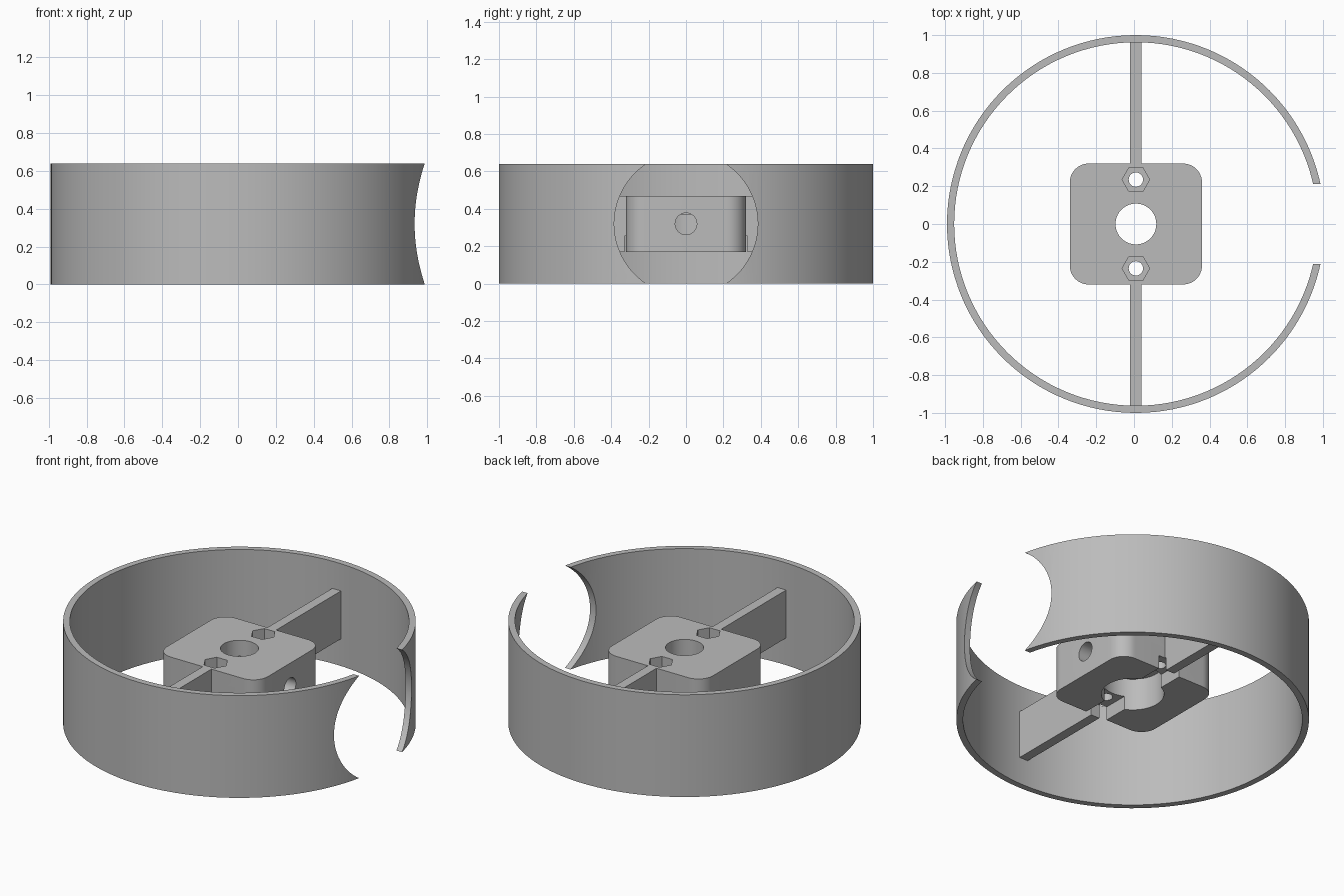
import bpy
import bmesh
from math import radians, pi, cos, sin
from mathutils import Matrix

if "Cube" in bpy.data.objects:
    bpy.data.objects.remove(bpy.data.objects["Cube"], do_unlink=True)

CX = 0.01            # common axis of ring and hub
BOTTOM, TOP = 0.17, 0.47
HEIGHT = 0.64

grey = bpy.data.materials.new("plain_grey")
grey.use_nodes = True
grey.diffuse_color = (0.5, 0.5, 0.5, 1)
grey.node_tree.nodes["Principled BSDF"].inputs["Base Color"].default_value = (0.5, 0.5, 0.5, 1)


def prism(name, points, z0, z1):
    """Extrude a flat outline from z0 to z1."""
    bm = bmesh.new()
    face = bm.faces.new([bm.verts.new((x, y, z0)) for x, y in points])
    new = bmesh.ops.extrude_face_region(bm, geom=[face])["geom"]
    verts = [v for v in new if isinstance(v, bmesh.types.BMVert)]
    bmesh.ops.translate(bm, verts=verts, vec=(0, 0, z1 - z0))
    bmesh.ops.recalc_face_normals(bm, faces=bm.faces)
    mesh = bpy.data.meshes.new(name)
    bm.to_mesh(mesh)
    bm.free()
    mesh.materials.append(grey)
    obj = bpy.data.objects.new(name, mesh)
    bpy.context.collection.objects.link(obj)
    return obj


def circle(r, n, x=CX, y=0):
    return [(x + r * cos(2 * pi * i / n), y + r * sin(2 * pi * i / n)) for i in range(n)]


def rect(x0, x1, y0, y1):
    return [(x0, y0), (x1, y0), (x1, y1), (x0, y1)]


def rounded_rect(hx, hy, r, n=12):
    points = []
    for k, (sx, sy) in enumerate([(1, 1), (-1, 1), (-1, -1), (1, -1)]):
        for i in range(n + 1):
            a = (k + i / n) * pi / 2
            points.append((CX + sx * (hx - r) + r * cos(a), sy * (hy - r) + r * sin(a)))
    return points


def cross_bore(name, r, x0, x1, n):
    """Cylinder lying along x at mid height."""
    obj = prism(name, circle(r, n, 0), x0, x1)
    obj.data.transform(Matrix.Translation((0, 0, HEIGHT / 2)) @ Matrix.Rotation(radians(90), 4, "Y"))
    return obj


def cut(obj, *cutters):
    """Subtract each cutter, then discard it."""
    bpy.context.view_layer.objects.active = obj
    for cutter in cutters:
        mod = obj.modifiers.new("cut", "BOOLEAN")
        mod.operation, mod.solver, mod.object = "DIFFERENCE", "EXACT", cutter
        bpy.ops.object.modifier_apply(modifier=mod.name)
        bpy.data.objects.remove(cutter, do_unlink=True)


# Outer ring with a round opening through its +x side
ring = prism("outer_ring", circle(1, 128), 0, HEIGHT)
cut(ring,
    prism("ring_bore", circle(0.962, 128), -0.1, HEIGHT + 0.1),
    cross_bore("ring_opening", 0.384, 0.5, 1.3, 96))

# Hub block: stepped shaft bore and a set screw hole on +x
hub = prism("hub_block", rounded_rect(0.35, 0.32, 0.1), BOTTOM, TOP)
cut(hub,
    prism("shaft_bore", circle(0.108, 64), 0, 0.6),
    prism("wide_bore", circle(0.178, 64), 0, 0.37),
    cross_bore("set_screw_hole", 0.058, 0.05, 0.5, 32))

spokes = []
for side, label in ((1, "back"), (-1, "front")):
    # Bolt hole, hexagonal nut pocket and underside slot
    y = side * 0.235
    cut(hub,
        prism("bolt_hole", circle(0.038, 32, CX, y), 0, 0.6),
        prism("nut_pocket", circle(0.073, 6, CX, y), 0.39, 0.6),
        prism("slot", rect(CX - 0.075, CX + 0.075, *sorted((side * 0.15, side * 0.4))), 0, 0.255))
    # Spoke joining hub to ring, notched where the slot runs out
    spoke = prism(label + "_spoke", rect(CX - 0.03, CX + 0.03, *sorted((side * 0.32, side * 0.975))), BOTTOM, TOP)
    cut(spoke, prism("notch", rect(-0.2, 0.2, *sorted((side * 0.2, side * 0.33))), 0, 0.255))
    spokes.append(spoke)

# Smooth the curved walls, keep the edges crisp
bpy.ops.object.select_all(action="DESELECT")
for obj in (ring, hub, *spokes):
    obj.select_set(True)
bpy.context.view_layer.objects.active = ring
bpy.ops.object.shade_smooth_by_angle(angle=radians(30))
